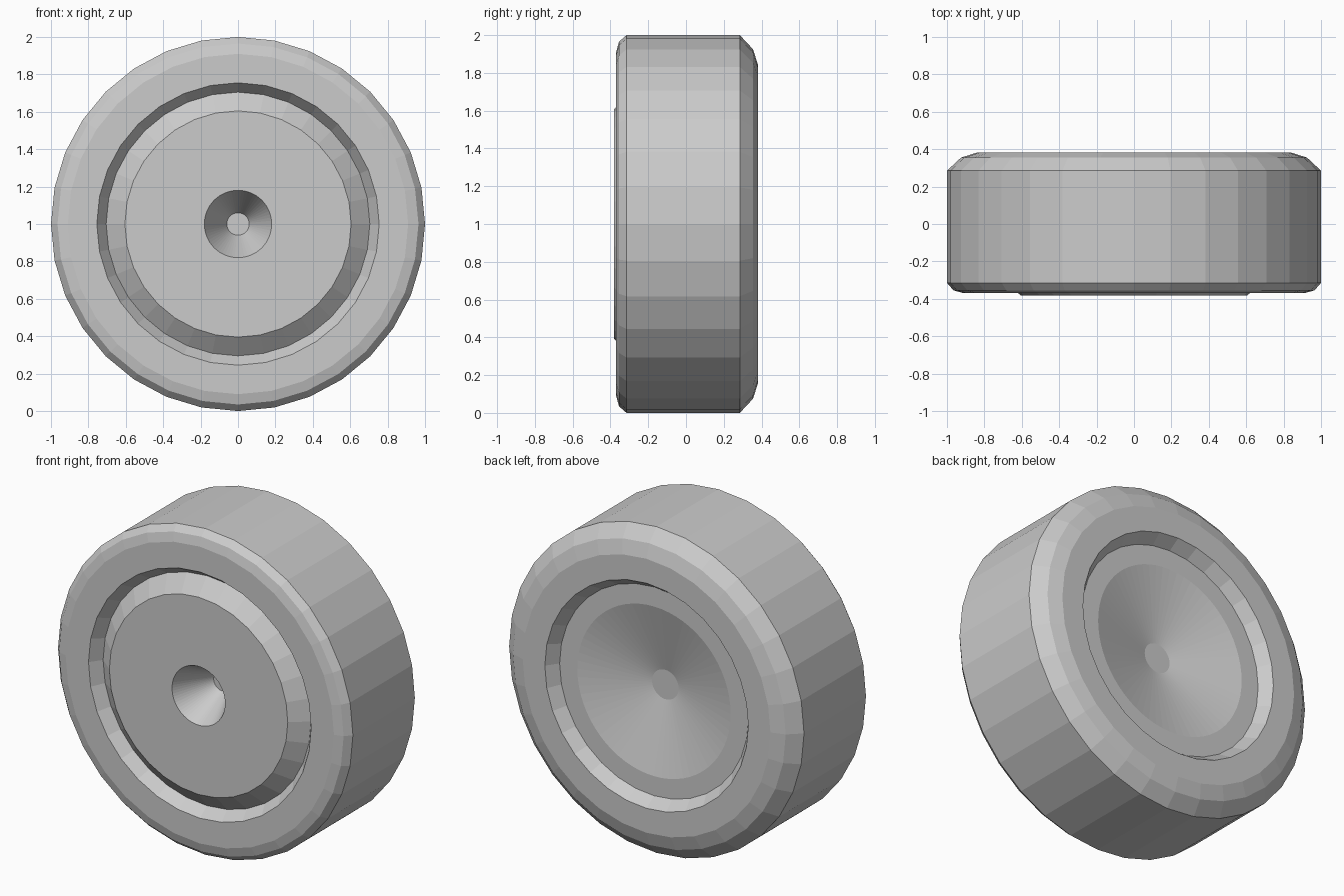
import bpy, math

if "Cube" in bpy.data.objects:
    bpy.data.objects.remove(bpy.data.objects["Cube"])


def lathe(name, profile, cap_start=False, cap_end=False):
    """Spin (radius, y, sides) points around the wheel axle (along y, at z = 1)."""
    verts, faces, starts = [], [], []
    for r, y, n in profile:
        starts.append(len(verts))
        for i in range(n):
            a = 2 * math.pi * i / n
            verts.append((r * math.sin(a), y, 1 + r * math.cos(a)))
    for k in range(len(profile) - 1):
        na, nb = profile[k][2], profile[k + 1][2]
        sa, sb, n = starts[k], starts[k + 1], min(na, nb)
        ma, mb = na // n, nb // n
        for i in range(n):
            near = [sa + (i * ma + j) % na for j in range(ma + 1)]
            far = [sb + (i * mb + j) % nb for j in range(mb, -1, -1)]
            faces.append(near + far)
    if cap_start:
        faces.append(list(range(profile[0][2]))[::-1])
    if cap_end:
        faces.append([starts[-1] + i for i in range(profile[-1][2])])
    mesh = bpy.data.meshes.new(name)
    mesh.from_pydata(verts, [], faces)
    mesh.update()
    ob = bpy.data.objects.new(name, mesh)
    bpy.context.collection.objects.link(ob)
    return ob


LOW, FINE = 32, 64

# Hub front: conical axle socket, raised face and bevel down into the groove
lathe("hub_front", [(0.06, -0.15, FINE), (0.18, -0.382, FINE),
                    (0.605, -0.382, LOW), (0.705, -0.30, LOW)], cap_start=True)

# Tyre: front groove wall, rounded shoulders, tread, rear recess wall
tyre = [(0.705, -0.30), (0.755, -0.37), (0.91, -0.37), (0.965, -0.355),
        (1.0, -0.315), (1.0, 0.285), (0.925, 0.355), (0.84, 0.382),
        (0.69, 0.382), (0.64, 0.31)]
lathe("tyre", [(r, y, LOW) for r, y in tyre])

# Hub back: flat ring with a shallow conical dish
lathe("hub_back", [(0.64, 0.31, LOW), (0.52, 0.31, FINE), (0.09, 0.20, FINE)],
      cap_end=True)
